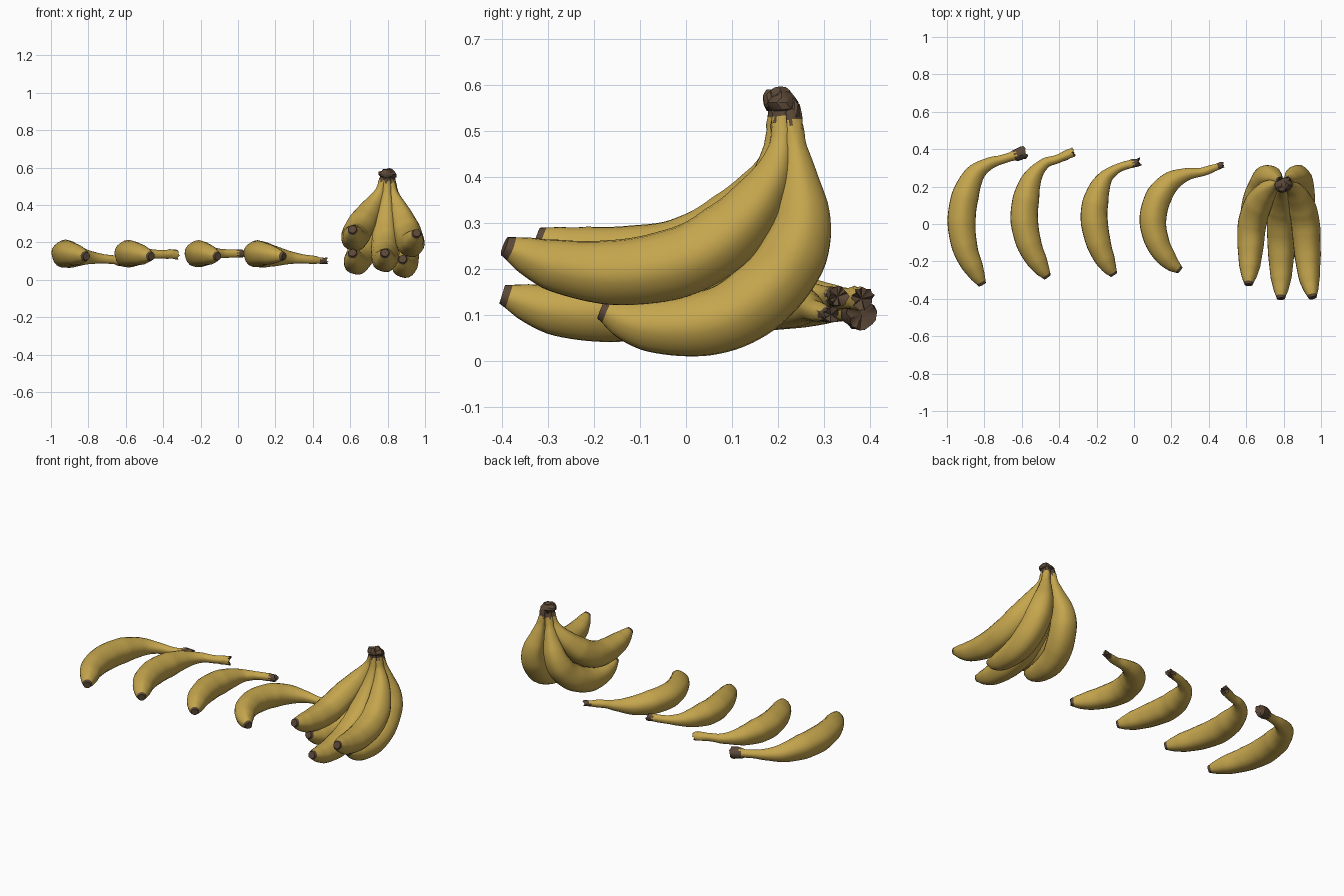
import bpy
import bmesh
import math
import random
from mathutils import Vector

random.seed(4)
default = bpy.data.objects.get("Cube")
if default:
    bpy.data.objects.remove(default)


def material(name, colour):
    mat = bpy.data.materials.new(name)
    mat.use_nodes = True
    mat.diffuse_color = colour
    mat.node_tree.nodes["Principled BSDF"].inputs["Base Color"].default_value = colour
    return mat


PEEL = material("yellow peel", (0.56, 0.38, 0.075, 1))
STEM = material("brown stem", (0.105, 0.065, 0.038, 1))

SIDES, RINGS = 20, 56
# Radius along the fruit, from blossom tip to stem
PROFILE = [(0, .021), (.012, .025), (.05, .039), (.12, .056), (.25, .07), (.4, .077),
           (.55, .074), (.67, .057), (.77, .036), (.85, .025), (1, .022)]
NECK = .77


def radius_at(t, neck):
    t = t * NECK / neck if t < neck else NECK + (t - neck) * (1 - NECK) / (1 - neck)
    for (t0, r0), (t1, r1) in zip(PROFILE, PROFILE[1:]):
        if t <= t1:
            return r0 + (r1 - r0) * (t - t0) / (t1 - t0)
    return PROFILE[-1][1]


def smooth_path(points):
    """Spline through the points, resampled evenly by length."""
    pts = [Vector(p) for p in points]
    pts = [pts[0] * 2 - pts[1]] + pts + [pts[-1] * 2 - pts[-2]]
    dense = []
    for a, b, c, d in zip(pts, pts[1:], pts[2:], pts[3:]):
        for i in range(24):
            u = i / 24
            dense.append(b + (c - a) * u / 2 + (a * 2 - b * 5 + c * 4 - d) * u * u / 2
                         + (b * 3 - a - c * 3 + d) * u ** 3 / 2)
    dense.append(pts[-2])
    lengths = [0]
    for a, b in zip(dense, dense[1:]):
        lengths.append(lengths[-1] + (b - a).length)
    out, k = [], 0
    for i in range(RINGS + 1):
        goal = lengths[-1] * i / RINGS
        while k < len(dense) - 2 and lengths[k + 1] < goal:
            k += 1
        f = (goal - lengths[k]) / (lengths[k + 1] - lengths[k])
        out.append(dense[k].lerp(dense[k + 1], f))
    return out


def finish(name, bm, angle):
    bmesh.ops.recalc_face_normals(bm, faces=bm.faces)
    mesh = bpy.data.meshes.new(name)
    bm.to_mesh(mesh)
    bm.free()
    mesh.materials.append(PEEL)
    mesh.materials.append(STEM)
    obj = bpy.data.objects.new(name, mesh)
    bpy.context.collection.objects.link(obj)
    bpy.ops.object.select_all(action='DESELECT')
    obj.select_set(True)
    bpy.context.view_layer.objects.active = obj
    bpy.ops.object.shade_smooth_by_angle(angle=math.radians(angle))


def banana(name, points, neck, size=1, brown=.1, flare=1):
    """Sweep a softly five-sided section along a path, with brown ends."""
    path = smooth_path(points)
    bm = bmesh.new()
    rings = []
    side = Vector((0, 0, 1)) if neck < .8 else Vector((1, 0, 0))
    for i, centre in enumerate(path):
        t = i / RINGS
        along = (path[min(i + 1, RINGS)] - path[max(i - 1, 0)]).normalized()
        side = (side - along * side.dot(along)).normalized()
        other = along.cross(side)
        head = max(0, min(1, (t - .91) / .04))
        r = radius_at(t, neck) * size * (1 + (flare - 1) * head)
        ring = []
        for j in range(SIDES):
            a = math.tau * j / SIDES
            rj = r * (1 + .025 * math.cos(5 * a) + head * random.uniform(-.12, .12))
            slip = along * (random.uniform(-.012, .008) if i == RINGS else 0)
            ring.append(bm.verts.new(centre + slip + (side * math.cos(a) + other * math.sin(a)) * rj))
        rings.append(ring)
    for i, (lower, upper) in enumerate(zip(rings, rings[1:])):
        for j in range(SIDES):
            k = (j + 1) % SIDES
            face = bm.faces.new((lower[j], lower[k], upper[k], upper[j]))
            ragged = 1 - brown + random.uniform(-.012, .012)
            face.material_index = int(i == 0 or i / RINGS > ragged)
    # Blossom scar and cut stem end
    for ring, shift in ((rings[0], 0), (rings[-1], -.006)):
        middle = sum((v.co for v in ring), Vector()) / SIDES
        middle = bm.verts.new(middle + along * shift)
        for j in range(SIDES):
            bm.faces.new((ring[j], ring[(j + 1) % SIDES], middle)).material_index = 1
    finish(name, bm, 50)


def lump(name, centre, scale):
    """Rough faceted chunk of the woody crown."""
    bm = bmesh.new()
    bmesh.ops.create_icosphere(bm, subdivisions=2, radius=1)
    for v in bm.verts:
        v.co *= random.uniform(.82, 1.08)
        v.co = Vector(centre) + Vector([c * s for c, s in zip(v.co, scale)])
    for f in bm.faces:
        f.material_index = 1
    finish(name, bm, 25)


# Loose fruit lying in a row: plan path, stem height, size, brown length, head flare
LOOSE = [
    ([(-.81, -.325), (-.85, -.25), (-.9, -.14), (-.922, 0), (-.905, .14), (-.855, .26),
      (-.78, .32), (-.69, .35), (-.58, .385)], .10, .98, .08, 1.5),
    ([(-.462, -.285), (-.505, -.22), (-.56, -.11), (-.587, .03), (-.57, .17), (-.535, .26),
      (-.475, .325), (-.41, .347), (-.325, .385)], .135, .96, .0, 1.15),
    ([(-.107, -.272), (-.145, -.21), (-.19, -.1), (-.214, .04), (-.195, .16), (-.155, .245),
      (-.1, .29), (-.05, .312), (.03, .332)], .14, .94, .055, 1),
    ([(.247, -.248), (.19, -.2), (.13, -.11), (.101, .01), (.125, .13), (.19, .22),
      (.28, .265), (.37, .28), (.475, .318)], .10, .94, .05, .8),
]
for n, (plan, stem_z, size, brown, flare) in enumerate(LOOSE):
    path = []
    for i, (x, y) in enumerate(plan):
        f = i / (len(plan) - 1)
        drop = max(0, (f - .45) / .55)
        z = .138 - .013 * max(0, 1 - f * 4) + (stem_z - .138) * drop
        path.append((x, y, z))
    banana(f"loose_banana_{n + 1}", path, .76, size, brown, flare)

# Hanging bunch, every stem meeting at the crown
BUNCH = {
    "upper_left": [(.955, -.395, .25), (.935, -.28, .207), (.925, -.14, .193), (.915, 0, .22),
                   (.895, .1, .285), (.86, .175, .38), (.83, .205, .46), (.812, .21, .56)],
    "upper_right": [(.612, -.325, .27), (.617, -.23, .238), (.622, -.11, .225), (.63, 0, .238),
                    (.66, .1, .295), (.71, .175, .38), (.755, .205, .46), (.786, .21, .56)],
    "centre": [(.785, -.4, .145), (.785, -.29, .113), (.785, -.17, .11), (.785, -.05, .135),
               (.787, .06, .2), (.79, .14, .3), (.795, .185, .41), (.8, .205, .56)],
    "lower_left": [(.88, -.185, .112), (.885, -.1, .08), (.89, .01, .077), (.89, .11, .105),
                   (.885, .2, .18), (.875, .25, .28), (.845, .245, .4), (.815, .225, .55)],
    "lower_right": [(.612, -.185, .145), (.62, -.1, .107), (.632, .01, .095), (.65, .11, .12),
                    (.685, .2, .185), (.715, .25, .28), (.755, .245, .4), (.788, .225, .55)],
}
for name, path in BUNCH.items():
    banana(f"bunch_banana_{name}", path, .84, 1, .05)

# Woody crown holding the bunch
lump("crown", (.8, .208, .562), (.054, .036, .028))
lump("crown_front_knob", (.79, .186, .566), (.032, .022, .027))
lump("crown_back_flap", (.815, .236, .535), (.026, .015, .043))
lump("crown_top_chip", (.808, .205, .58), (.024, .024, .017))
